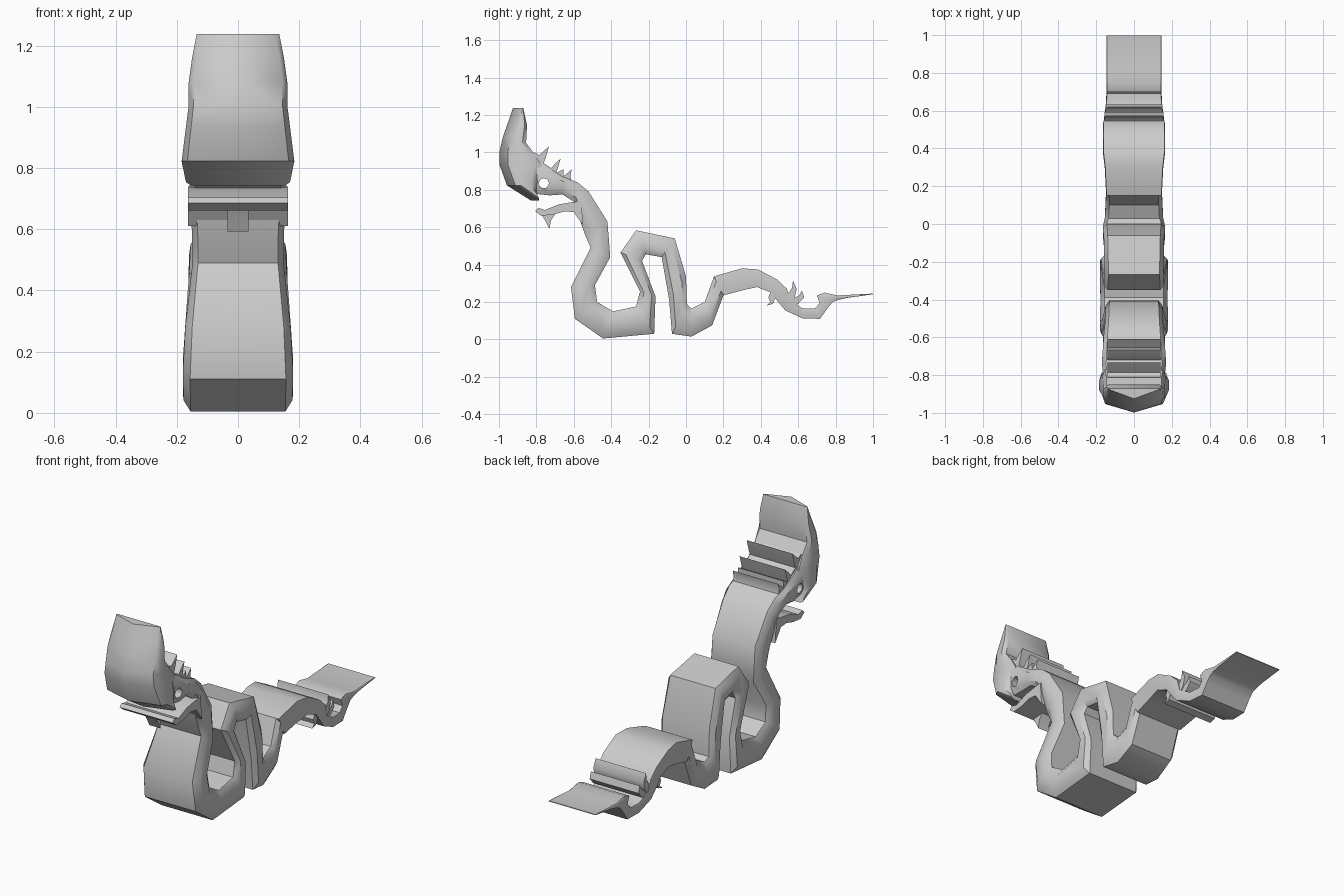
import bpy, bmesh, math


def finish(name, bm):
    bmesh.ops.recalc_face_normals(bm, faces=bm.faces)
    me = bpy.data.meshes.new(name)
    bm.to_mesh(me)
    bm.free()
    ob = bpy.data.objects.new(name, me)
    bpy.context.collection.objects.link(ob)
    bpy.ops.object.select_all(action='DESELECT')
    bpy.context.view_layer.objects.active = ob
    ob.select_set(True)
    bpy.ops.object.shade_smooth_by_angle(angle=math.radians(38))
    return ob


def loft(name, stations, edge=0.87, bow=0.0):
    """Stations: outer y,z, inner y,z, half width. Bow sweeps the sides backwards."""
    bm = bmesh.new()
    section = [(0, 0), (edge, 0), (1, .25), (1, .75), (edge, 1),
               (0, 1), (-edge, 1), (-1, .75), (-1, .25), (-edge, 0)]
    rings = []
    for ty, tz, by, bz, w in stations:
        ring = []
        for x, t in section:
            push = bow * abs(x) * (1 - t)
            ring.append(bm.verts.new((x * w, ty + (by - ty) * t + push, tz + (bz - tz) * t)))
        rings.append(ring)
    n = len(section)
    for a, b in zip(rings, rings[1:]):
        for i in range(n):
            j = (i + 1) % n
            bm.faces.new((a[i], a[j], b[j], b[i]))
    bm.faces.new(rings[0])
    bm.faces.new(rings[-1])
    return finish(name, bm)


def plate(name, outline, w):
    """Side outline in y,z pulled across the width."""
    bm = bmesh.new()
    a = [bm.verts.new((-w, y, z)) for y, z in outline]
    b = [bm.verts.new((w, y, z)) for y, z in outline]
    bm.faces.new(a)
    bm.faces.new(b)
    for i in range(len(a)):
        j = (i + 1) % len(a)
        bm.faces.new((a[i], a[j], b[j], b[i]))
    return finish(name, bm)


# Neck and coils down to the ground
body = loft("neck_and_coils", [
    (-.84, .98, -.82, .78, .16), (-.74, .92, -.73, .77, .17),
    (-.66, .87, -.66, .775, .165), (-.58, .84, -.59, .73, .16),
    (-.52, .79, -.575, .66, .155), (-.42, .63, -.54, .56, .15),
    (-.405, .44, -.51, .49, .15), (-.487, .29, -.615, .28, .172),
    (-.475, .20, -.594, .11, .18), (-.39, .15, -.444, .005, .178),
    (-.267, .176, -.17, .03, .18), (-.246, .257, -.163, .23, .175),
    (-.35, .465, -.235, .42, .16), (-.267, .583, -.215, .455, .155),
    (-.06, .54, -.13, .44, .16), (0, .337, -.09, .21, .165),
    (.005, .187, -.075, .03, .165), (.03, .165, .03, .015, .155),
    (.10, .20, .14, .075, .15), (.15, .337, .20, .235, .148)])

# Rear arch and flat tail fin
loft("tail", [
    (.15, .337, .20, .235, .148), (.30, .38, .30, .262, .155),
    (.385, .374, .38, .28, .165), (.487, .32, .455, .25, .165),
    (.54, .27, .485, .21, .165), (.555, .205, .53, .155, .16),
    (.625, .165, .625, .112, .15), (.69, .165, .717, .11, .145),
    (.715, .195, .755, .165, .145), (.70, .235, .785, .20, .145),
    (.74, .25, .81, .21, .145), (.81, .235, .86, .222, .145),
    (.998, .245, .999, .241, .145)], edge=.98)

# Upper head, a bowed mask
head = loft("upper_head", [
    (-.925, 1.237, -.87, 1.237, .135), (-.95, 1.165, -.85, 1.145, .15),
    (-.98, 1.08, -.855, 1.05, .162), (-.998, 1.0, -.81, .99, .162),
    (-.998, .935, -.77, .93, .17), (-.957, .823, -.80, .82, .184),
    (-.83, .743, -.80, .785, .17)], edge=.9, bow=.05)

# Round eye opening straight through
bpy.ops.mesh.primitive_cylinder_add(vertices=12, radius=.027, depth=1,
                                    location=(0, -.76, .835), rotation=(0, math.pi / 2, 0))
cutter = bpy.context.object
cutter.name = "eye_cutter"
cutter.hide_render = True
cutter.hide_set(True)
for ob in (body, head):
    m = ob.modifiers.new("eye_hole", 'BOOLEAN')
    m.operation = 'DIFFERENCE'
    m.object = cutter
    m.solver = 'EXACT'

# Lower jaw with narrow chin barb
plate("lower_jaw", [(-.56, .74), (-.62, .732), (-.68, .722), (-.754, .692), (-.79, .703),
                    (-.806, .685), (-.775, .661), (-.71, .667), (-.647, .685),
                    (-.60, .68), (-.55, .61)], .163)
plate("chin_barb", [(-.775, .67), (-.70, .67), (-.722, .635), (-.73, .592), (-.747, .625)], .034)

# Crest ridges on head and neck, and barbs on the tail
ridges = [
    ("crest", [(-.83, .97), (-.81, 1.0), (-.785, .985), (-.733, 1.032), (-.75, .97), (-.77, .92)], .14),
    ("crest", [(-.78, .93), (-.765, .945), (-.72, .915), (-.70, .94), (-.67, .967),
               (-.685, .915), (-.70, .87)], .14),
    ("crest", [(-.71, .87), (-.685, .895), (-.655, .91), (-.655, .86)], .14),
    ("crest", [(-.67, .86), (-.645, .88), (-.61, .91), (-.618, .875), (-.61, .84)], .14),
    ("tail_barb", [(.53, .24), (.55, .25), (.567, .275), (.572, .315), (.592, .27), (.58, .22), (.555, .19)], .155),
    ("tail_barb", [(.56, .20), (.585, .225), (.605, .235), (.62, .262), (.632, .225), (.60, .19), (.57, .175)], .15),
    ("tail_barb", [(.455, .26), (.44, .225), (.45, .20), (.43, .18), (.465, .19), (.475, .215), (.50, .23)], .155),
]
for name, outline, w in ridges:
    plate(name, outline, w)
